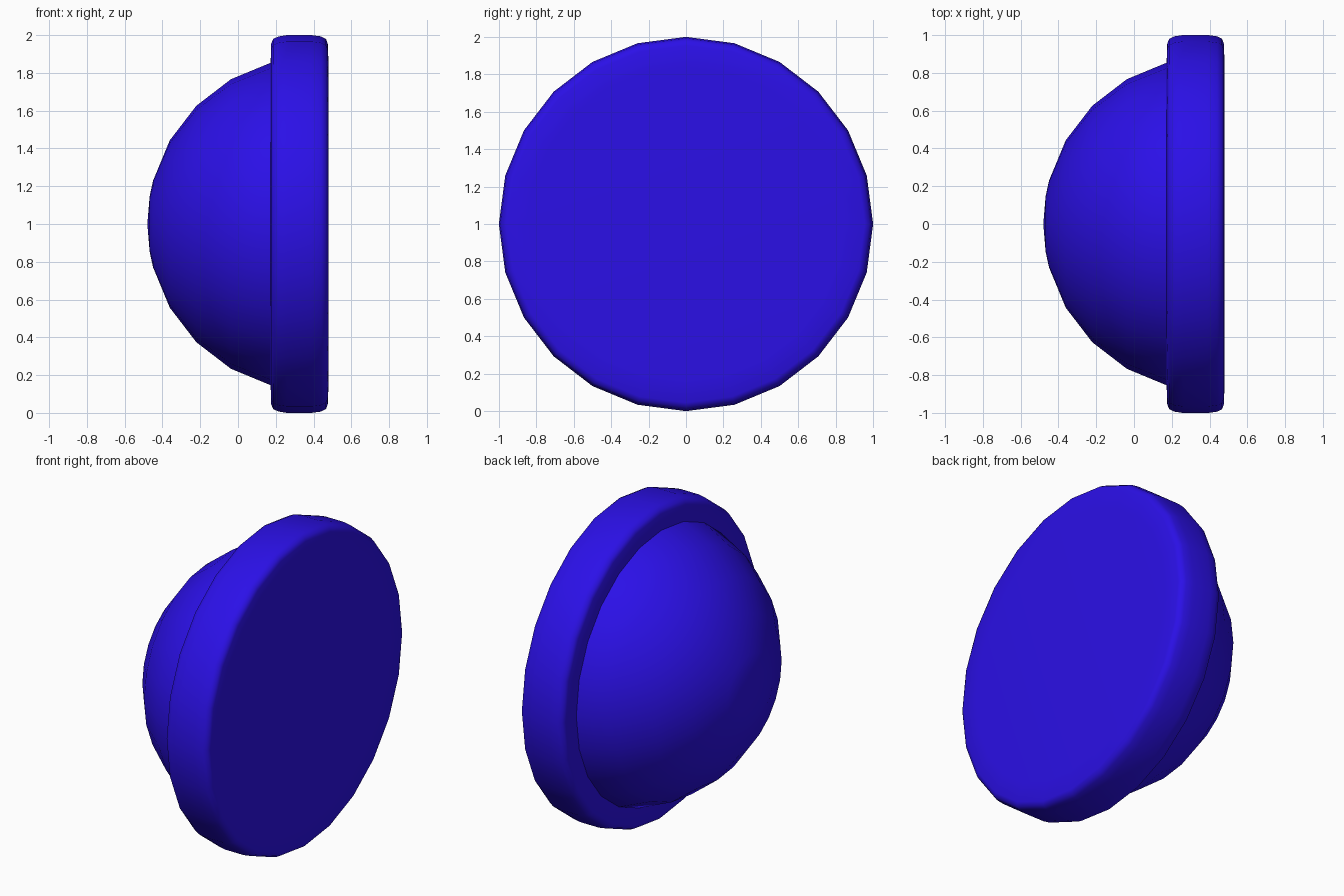
import bpy, bmesh, math

if "Cube" in bpy.data.objects:
    bpy.data.objects.remove(bpy.data.objects["Cube"])

SIDES = 24
mat = bpy.data.materials.new("deep_blue")
mat.diffuse_color = (0.024, 0.005, 0.8, 1)
mat.use_nodes = True
mat.node_tree.nodes["Principled BSDF"].inputs["Base Color"].default_value = mat.diffuse_color


def lathe(name, profile, angle):
    """Revolve (x, radius) points around the horizontal x axis at z = 1."""
    bm = bmesh.new()
    rings = []
    for x, r in profile:
        n = SIDES if r > 0 else 1
        rings.append([bm.verts.new((x, r * math.cos(2 * math.pi * i / SIDES),
                                    1 + r * math.sin(2 * math.pi * i / SIDES)))
                      for i in range(n)])
    for a, b in zip(rings, rings[1:]):
        for i in range(SIDES):
            j = (i + 1) % SIDES
            quad = [a[i % len(a)], a[j % len(a)], b[j % len(b)], b[i % len(b)]]
            bm.faces.new(list(dict.fromkeys(quad)))
    bmesh.ops.recalc_face_normals(bm, faces=bm.faces)
    mesh = bpy.data.meshes.new(name)
    bm.to_mesh(mesh)
    bm.free()
    mesh.materials.append(mat)
    ob = bpy.data.objects.new(name, mesh)
    bpy.context.collection.objects.link(ob)
    bpy.ops.object.select_all(action='DESELECT')
    ob.select_set(True)
    bpy.context.view_layer.objects.active = ob
    bpy.ops.object.shade_smooth_by_angle(angle=math.radians(angle))
    return ob


# Round base disc with softened rims
lathe("base_disc", [
    (0.172, 0), (0.172, 0.84), (0.176, 0.955), (0.186, 0.98), (0.215, 0.993),
    (0.26, 1.0), (0.39, 1.0), (0.44, 0.993), (0.466, 0.98), (0.475, 0.955),
    (0.48, 0.84), (0.48, 0)], 50)

# Spherical dome, closed inside the disc
R, CX = 0.885, 0.405
angles = [0, 9.5, 15, 30, 45, 60, 75]
dome = [(CX - R * math.cos(math.radians(a)), R * math.sin(math.radians(a))) for a in angles]
lathe("dome", dome + [(0.22, 0.85), (0.22, 0)], 40)
